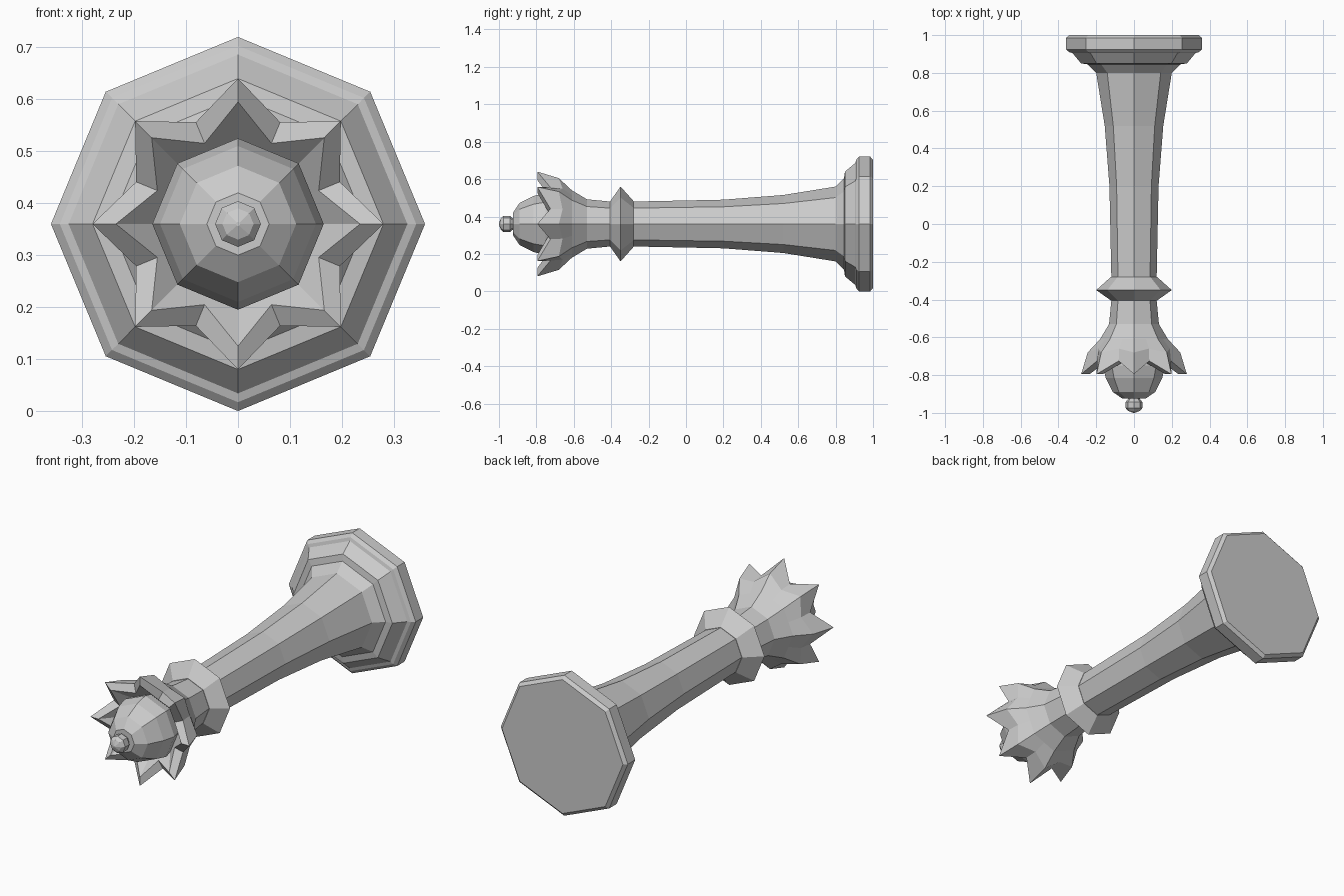
import bpy, bmesh, math

if "Cube" in bpy.data.objects:
    bpy.data.objects.remove(bpy.data.objects["Cube"])

AXIS_Z = 0.36


def build(name, rings, sides):
    """Skin rings along y; each ring holds (y, r) pairs cycled around the axis."""
    bm = bmesh.new()
    loops = []
    for ring in rings:
        loop = []
        for i in range(sides):
            y, r = ring[i % len(ring)]
            a = 2 * math.pi * i / sides
            loop.append(bm.verts.new((r * math.sin(a), y, AXIS_Z + r * math.cos(a))))
        loops.append(loop)
    for a, b in zip(loops, loops[1:]):
        for i in range(sides):
            j = (i + 1) % sides
            bm.faces.new((a[i], a[j], b[j], b[i]))
    bm.faces.new(loops[0])
    bm.faces.new(loops[-1])
    bmesh.ops.recalc_face_normals(bm, faces=bm.faces)
    mesh = bpy.data.meshes.new(name)
    bm.to_mesh(mesh)
    bm.free()
    obj = bpy.data.objects.new(name, mesh)
    bpy.context.collection.objects.link(obj)
    return obj


def turned(name, profile):
    return build(name, [[p] for p in profile], 8)


# Stepped base, tapering column and neck collar
turned("base", [(1.0, .343), (.985, .36), (.925, .36), (.91, .343), (.905, .326),
                (.85, .28), (.845, .245), (.80, .20)])
turned("column", [(.80, .20), (.52, .155), (.2, .13), (-.28, .12)])
turned("collar", [(-.28, .122), (-.35, .20), (-.405, .122)])
turned("neck", [(-.28, .12), (-.405, .12), (-.53, .132)])

# Crown: tips and valleys alternate around sixteen points
k = math.cos(math.pi / 8)
build("crown", [
    [(-.53, .132), (-.53, .132 * k)],
    [(-.61, .18), (-.61, .18 * k)],
    [(-.68, .245), (-.66, .205)],
    [(-.795, .28), (-.725, .212)],
    [(-.795, .235), (-.735, .168)],
    [(-.70, .15), (-.70, .15 * k)],
], 16)

# Dome inside the crown and small finial on top
turned("dome", [(-.68, .15), (-.75, .165), (-.815, .15), (-.89, .112), (-.925, .06)])
turned("finial", [(-.915, .03), (-.928, .032), (-.942, .044), (-.975, .044),
                  (-.99, .03), (-1.0, .004)])
